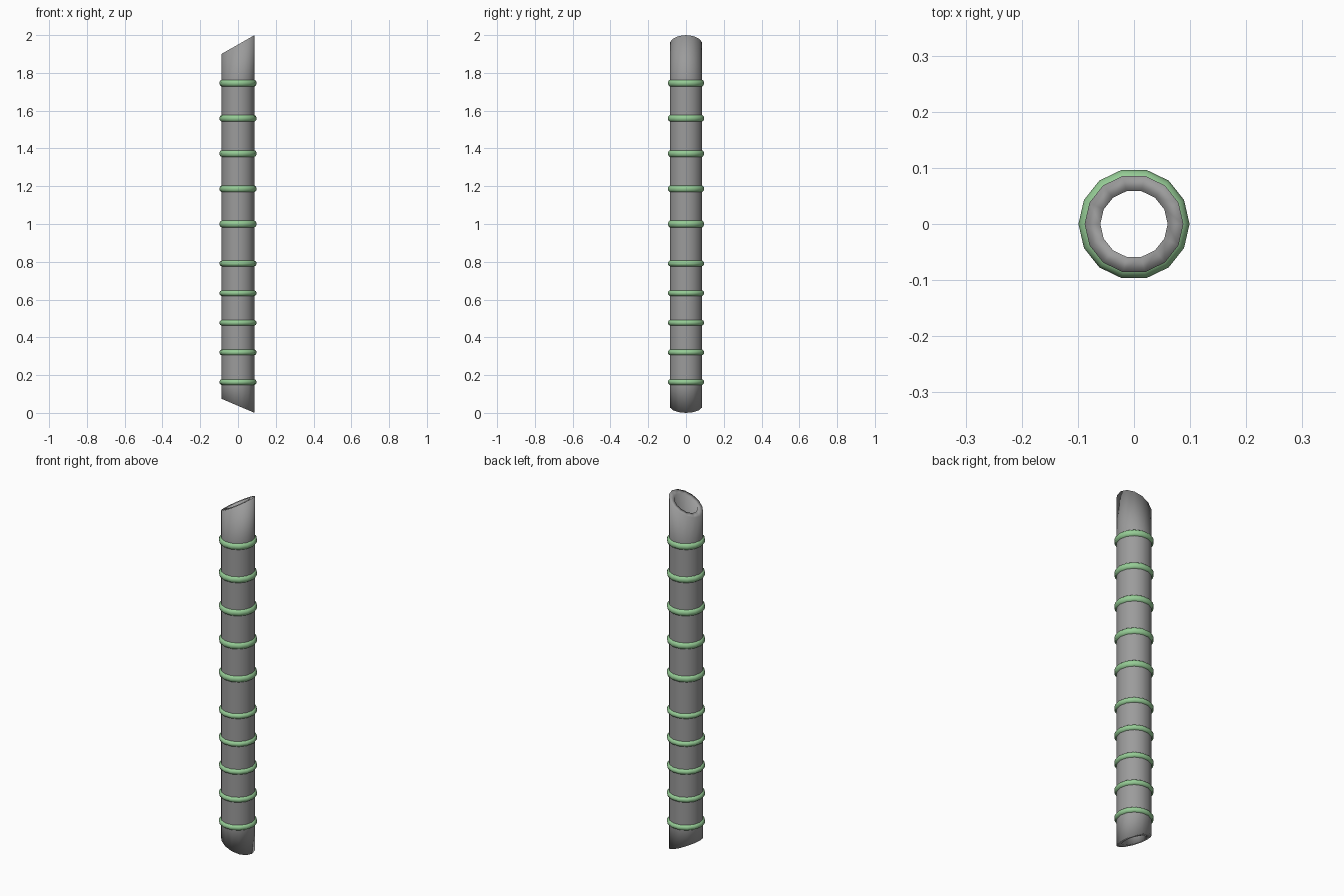
import bpy, bmesh, math

cube = bpy.data.objects.get("Cube")
if cube:
    bpy.data.objects.remove(cube)

SIDES = 14
OUTER, INNER = 0.088, 0.06


def make_material(name, rgb):
    mat = bpy.data.materials.new(name)
    mat.use_nodes = True
    mat.diffuse_color = (*rgb, 1)
    mat.node_tree.nodes["Principled BSDF"].inputs["Base Color"].default_value = (*rgb, 1)
    return mat


grey = make_material("grey", (0.33, 0.33, 0.33))
green = make_material("soft green", (0.30, 0.60, 0.30))

# Hollow tube: loops of (radius, height, slant), outside upwards then inside downwards
LOOPS = [
    (OUTER, 0.0375, -0.426), (OUTER, 0.16, 0), (OUTER, 1.0, 0), (OUTER, 1.75, 0),
    (OUTER, 1.95, 0.568), (INNER, 1.95, 0.568), (INNER, 1.75, 0),
    (INNER, 0.16, 0), (INNER, 0.0375, -0.426),
]
bm = bmesh.new()
rings = []
for radius, height, slant in LOOPS:
    ring = []
    for i in range(SIDES):
        a = math.tau * i / SIDES
        x = radius * math.cos(a)
        ring.append(bm.verts.new((x, radius * math.sin(a), height + slant * x)))
    rings.append(ring)
for k, ring in enumerate(rings):
    above = rings[(k + 1) % len(rings)]
    for i in range(SIDES):
        j = (i + 1) % SIDES
        bm.faces.new((ring[i], ring[j], above[j], above[i])).smooth = True
bmesh.ops.recalc_face_normals(bm, faces=bm.faces)
mesh = bpy.data.meshes.new("tube")
bm.to_mesh(mesh)
bm.free()
mesh.materials.append(grey)
tube = bpy.data.objects.new("tube", mesh)
bpy.context.collection.objects.link(tube)


# Bands around the tube: a taller, wider-spaced upper set and a tighter lower set
def add_bands(name, first, spacing, half_height):
    for n in range(5):
        bpy.ops.mesh.primitive_torus_add(
            major_segments=SIDES, minor_segments=10,
            major_radius=0.081, minor_radius=0.018,
            location=(0, 0, first + n * spacing))
        band = bpy.context.object
        band.name = f"{name}_{n + 1}"
        band.scale.z = half_height / 0.018
        band.data.materials.append(green)
        bpy.ops.object.shade_smooth()


add_bands("lower_band", 0.163, 0.157, 0.0165)
add_bands("upper_band", 1.0, 0.1865, 0.0195)
